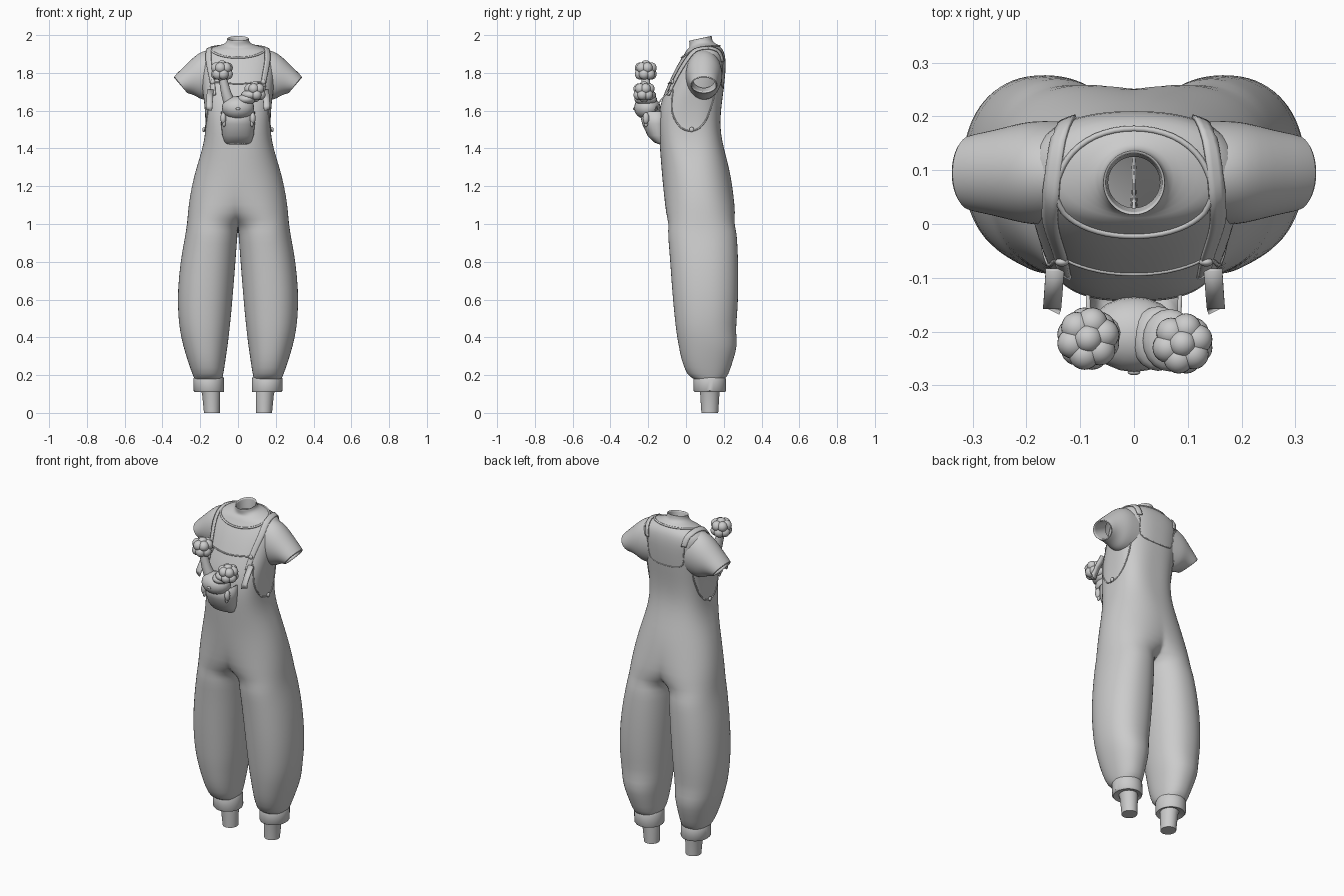
import bpy, bmesh, math
from mathutils import Vector, Matrix
from mathutils.bvhtree import BVHTree

cube = bpy.data.objects.get("Cube")
if cube:
    bpy.data.objects.remove(cube, do_unlink=True)

GREY = (0.6, 0.6, 0.6, 1)
mat = bpy.data.materials.new("plain_grey")
mat.use_nodes = True
mat.diffuse_color = GREY
mat.node_tree.nodes["Principled BSDF"].inputs["Base Color"].default_value = GREY


def finish(name, bm, mirror=False, subsurf=0, thick=0, angle=40):
    me = bpy.data.meshes.new(name)
    bm.to_mesh(me)
    bm.free()
    ob = bpy.data.objects.new(name, me)
    bpy.context.collection.objects.link(ob)
    me.materials.append(mat)
    if thick:
        m = ob.modifiers.new("Thickness", "SOLIDIFY")
        m.thickness, m.offset = thick, 0
    if mirror:
        ob.modifiers.new("Mirror", "MIRROR").merge_threshold = 0.0005
    if subsurf:
        m = ob.modifiers.new("Smooth", "SUBSURF")
        m.levels = m.render_levels = subsurf
    bpy.ops.object.select_all(action="DESELECT")
    ob.select_set(True)
    bpy.context.view_layer.objects.active = ob
    bpy.ops.object.shade_smooth_by_angle(angle=math.radians(angle))
    return ob


def loft(name, rings, closed=True, cap=False, **kw):
    bm = bmesh.new()
    rows = [[bm.verts.new(p) for p in r] for r in rings]
    n = len(rows[0])
    for a, b in zip(rows, rows[1:]):
        for i in range(n if closed else n - 1):
            j = (i + 1) % n
            bm.faces.new((a[i], a[j], b[j], b[i]))
    if cap:
        bm.faces.new(rows[0][::-1])
        bm.faces.new(rows[-1])
    bmesh.ops.remove_doubles(bm, verts=bm.verts, dist=0.0002)
    return finish(name, bm, **kw)


def spow(v, e):
    return math.copysign(abs(v) ** e, v)


def half_ring(z, xin, xout, yf, yb, n=2.2, tilt=0, count=36):
    """Superellipse kept to the x >= 0 side, left open where it meets x = 0."""
    cx, rx, cy, ry = (xin + xout) / 2, (xout - xin) / 2, (yf + yb) / 2, (yb - yf) / 2
    end = math.acos(-min(1, max(0, cx / rx)) ** (n / 2))
    pts = []
    for i in range(count + 1):
        t = end * (2 * i / count - 1)
        y = cy + ry * spow(math.sin(t), 2 / n)
        pts.append((max(0, cx + rx * spow(math.cos(t), 2 / n)), y, z + tilt * (y - cy)))
    return pts


# Dungarees and shirt body: trouser legs flow into torso and neck
LEGS = [(.18, .085, .23, .04, .205), (.2, .078, .24, .005, .225), (.28, .066, .268, -.025, .25),
        (.36, .054, .292, -.04, .275), (.43, .046, .307, -.052, .262), (.52, .036, .318, -.062, .272),
        (.65, .025, .32, -.074, .278), (.8, .013, .305, -.084, .277), (.9, .006, .287, -.092, .272),
        (.965, 0, .275, -.098, .268), (1.02, -.07, .268, -.105, .265), (1.1, -.15, .262, -.112, .259),
        (1.2, -.22, .245, -.122, .246), (1.3, -.22, .22, -.13, .228)]
TORSO = [(1.4, .187, -.138, .2, 2.5), (1.48, .173, -.143, .184, 2.8), (1.55, .172, -.145, .181, 2.9),
         (1.63, .177, -.138, .188, 2.8), (1.7, .187, -.112, .198, 2.6), (1.8, .198, -.068, .209, 2.4),
         (1.86, .2, -.035, .211, 2.4), (1.9, .19, -.008, .205, 2.3), (1.925, .165, .005, .195, 2.2),
         (1.942, .115, .018, .17, 2), (1.952, .068, .02, .145, 2), (1.97, .057, .017, .137, 2)]
body_rings = [half_ring(*r) for r in LEGS]
body_rings += [half_ring(z, -x, x, f, b, n, .12 if z > 1.94 else 0) for z, x, f, b, n in TORSO]
body_rings += [half_ring(1.985, -.058, .058, .016, .137, 2, .22),
               half_ring(1.984, -.052, .052, .022, .131, 2, .22),
               half_ring(1.93, -.048, .048, .03, .125, 2)]
body = loft("dungarees_body", body_rings, closed=False, mirror=True, subsurf=1, angle=60)

bpy.context.view_layer.update()
surface = BVHTree.FromObject(body, bpy.context.evaluated_depsgraph_get())


def snap(p, off=0.004):
    loc, normal, _, _ = surface.find_nearest(Vector(p))
    return loc + normal * off


def oval(count, fn):
    return [fn(math.cos(2 * math.pi * i / count), math.sin(2 * math.pi * i / count)) for i in range(count)]


def spline(pts, steps=6):
    """Catmull-Rom points through a short path."""
    pts = [Vector(p) for p in pts]
    ext = [2 * pts[0] - pts[1]] + pts + [2 * pts[-1] - pts[-2]]
    out = []
    for a, b, c, d in zip(ext, ext[1:], ext[2:], ext[3:]):
        for k in range(steps):
            t = k / steps
            out.append(.5 * (2 * b + (c - a) * t + (2 * a - 5 * b + 4 * c - d) * t * t
                             + (3 * b - a - 3 * c + d) * t ** 3))
    return out + [pts[-1]]


def tube(name, path, radii, closed=False, mirror=False):
    rings = []
    for i, p in enumerate(path):
        if closed:
            d = path[(i + 1) % len(path)] - path[i - 1]
        else:
            d = path[min(i + 1, len(path) - 1)] - path[max(i - 1, 0)]
        q = d.to_track_quat("Z", "Y")
        r = radii[i] if isinstance(radii, list) else radii
        rings.append(oval(10, lambda c, s: p + q @ Vector((c * r, s * r, 0))))
    if closed:
        rings.append(rings[0])
    return loft(name, rings, cap=not closed, mirror=mirror)


# Short sleeves: each ring given by its top and bottom point and depth, hem turned inside
SLEEVE = [(.11, 1.925, .11, 1.66, .095), (.17, 1.923, .175, 1.655, .098), (.215, 1.902, .2, 1.662, .094),
          (.26, 1.86, .222, 1.676, .085), (.305, 1.815, .248, 1.688, .076), (.345, 1.777, .272, 1.692, .07),
          (.338, 1.77, .275, 1.7, .062), (.25, 1.82, .2, 1.72, .06)]
loft("sleeve", [oval(28, lambda c, s: ((a + e) / 2 + (a - e) / 2 * s, .095 + d * c, (b + f) / 2 + (b - f) / 2 * s))
                for a, b, e, f, d in SLEEVE][::-1], mirror=True, subsurf=1, angle=50)

# Cuffs and ankles
CUFF = [(.138, 0, .042), (.142, .1, .048), (.146, .118, .05), (.152, .11, .076), (.154, .118, .081),
        (.155, .18, .081), (.155, .192, .076), (.155, .19, .06)]
loft("cuff_and_ankle", [oval(28, lambda c, s: (x + r * c, .126 + 1.06 * r * s, z)) for x, z, r in CUFF],
     cap=True, mirror=True)

# Neckline band
tube("neckline_band", [snap((.136 * math.cos(t), .07 + .1 * math.sin(t), 1.91 + .25 * math.sin(t) * .1), .001)
                       for t in [i * math.pi / 24 for i in range(48)]], .0055, closed=True)


def ribbon(name, path, width, axis=(1, 0, 0), off=.004):
    ax = Vector(axis) * width / 2
    loft(name, [[snap(p + ax * k, off) for k in (-1, -.33, .33, 1)] for p in path],
         closed=False, mirror=True, thick=.007)


# Shoulder straps, with loose tips below the buttons
ribbon("shoulder_strap", spline([(.145, -.12, 1.69), (.147, -.07, 1.77), (.155, 0, 1.86), (.156, .05, 1.92),
                                 (.152, .12, 1.94), (.142, .19, 1.92), (.132, .22, 1.86)]), .036)
tip = [(.147, -.085, 1.71), (.15, -.13, 1.66), (.152, -.155, 1.625)]
loft("strap_tip", [[(x - .017, y, z), (x + .017, y, z)] for x, y, z in tip]
     + [[(.138, -.165, 1.60), (.168, -.15, 1.605)]], closed=False, mirror=True, thick=.007)

# Armhole edges and back yoke seam
tube("armhole_edge", [snap(p, 0) for p in spline([(.165, -.09, 1.72), (.19, -.09, 1.6), (.2, -.04, 1.52), (.2, .03, 1.495),
                                                  (.2, .1, 1.53), (.19, .16, 1.62), (.17, .2, 1.75)])],
     .004, mirror=True)
tube("bib_top_edge", [snap(p, 0) for p in spline([(-.13, -.08, 1.755), (0, -.1, 1.745), (.13, -.08, 1.755)])], .004)
tube("back_yoke_seam", [snap(p, 0) for p in spline([(-.132, .22, 1.87), (-.128, .22, 1.76), (-.1, .22, 1.725),
                                                    (0, .22, 1.715), (.1, .22, 1.725), (.128, .22, 1.76),
                                                    (.132, .22, 1.87)])], .003)


def balls(name, items, mirror=False):
    bm = bmesh.new()
    for c, r in items:
        m = Matrix.Translation(c) @ Matrix.Diagonal((*r, 1))
        bmesh.ops.create_uvsphere(bm, u_segments=20, v_segments=12, radius=1, matrix=m)
    return finish(name, bm, mirror=mirror)


balls("strap_button", [(snap((.145, -.09, 1.76), .008), (.013, .008, .013))], True)
balls("hip_button", [((.181, .03, 1.5), (.008, .013, .013))], True)

# Chest pocket, bulging outwards at its mouth
POCKET = [(1.425, .055, -.14), (1.435, .068, -.165), (1.47, .08, -.2), (1.53, .086, -.228), (1.595, .086, -.243)]
loft("chest_pocket", [[(w * math.cos(t), -.12 + (y + .12) * math.sin(t) ** .6, z)
                       for t in [math.pi * i / 16 for i in range(17)]][::-1] for z, w, y in POCKET],
     closed=False, thick=.008)

# Soft toy in the pocket
balls("toy_head", [((0, -.205, 1.615), (.086, .07, .062)), ((0, -.275, 1.61), (.012, .006, .007))])
tube("toy_stalk", [Vector(p) for p in ((-.045, -.2, 1.64), (-.065, -.21, 1.7), (-.08, -.213, 1.77))], [.032, .026, .022])
balls("toy_arm_rolls", [((.045, -.213, 1.66), (.05, .06, .03)), ((.066, -.216, 1.683), (.05, .058, .03))])
balls("toy_paw", [((.078, -.212, 1.56), (.015, .017, .03)), ((.074, -.212, 1.535), (.009, .011, .022))], True)


def pompom(name, centre, r):
    c = Vector(centre)
    lobes = [(c, (r * .75,) * 3)]
    for k in range(6):
        a = math.pi * k / 3
        for lift, out in ((.28, .5), (-.28, .5)):
            o = Vector((math.cos(a + lift) * out, math.sin(a + lift) * out, lift)) * r
            lobes.append((c + o, (r * .48,) * 3))
    lobes += [(c + Vector((0, 0, s * r * .5)), (r * .45,) * 3) for s in (-1, 1)]
    balls(name, lobes)


pompom("toy_pompom_right", (-.085, -.213, 1.81), .06)
pompom("toy_pompom_left", (.09, -.222, 1.7), .058)
